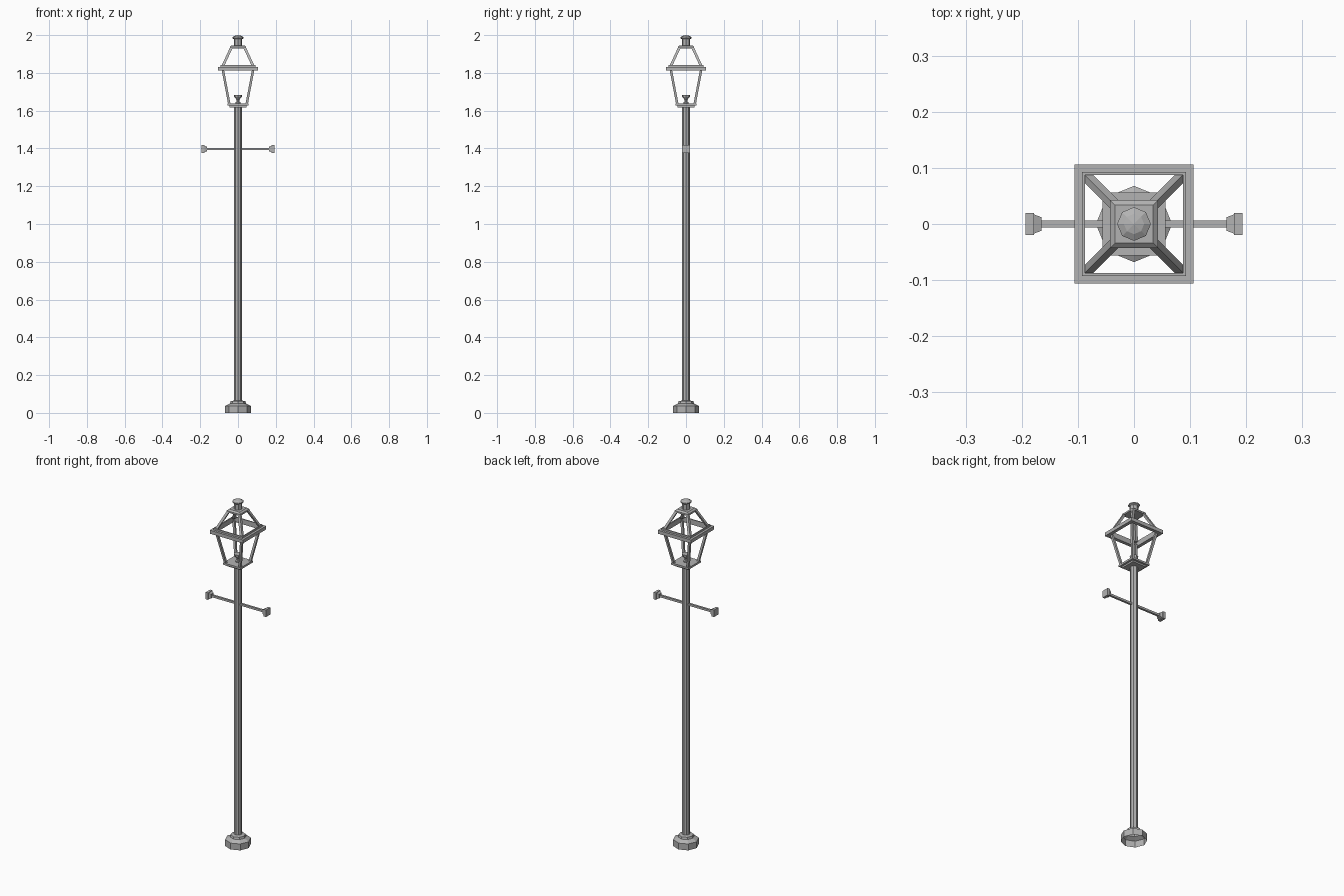
import bpy, bmesh, math
from mathutils import Matrix

if "Cube" in bpy.data.objects:
    bpy.data.objects.remove(bpy.data.objects["Cube"])

iron = bpy.data.materials.new("dark_grey_iron")
iron.diffuse_color = (0.45, 0.45, 0.45, 1)
iron.use_nodes = True
iron.node_tree.nodes["Principled BSDF"].inputs["Base Color"].default_value = iron.diffuse_color


def add_object(name, bm):
    bmesh.ops.remove_doubles(bm, verts=bm.verts, dist=1e-5)
    bmesh.ops.recalc_face_normals(bm, faces=bm.faces)
    mesh = bpy.data.meshes.new(name)
    bm.to_mesh(mesh)
    bm.free()
    mesh.materials.append(iron)
    ob = bpy.data.objects.new(name, mesh)
    bpy.context.collection.objects.link(ob)
    return ob


def lathe(name, profile, n=8, closed=False, matrix=None):
    """Spin (radius, height) points; with n=4 radius means half width."""
    bm = bmesh.new()
    k, off = (math.sqrt(2), math.pi / 4) if n == 4 else (1, 0)
    rings = []
    for r, z in profile:
        ring = []
        for i in range(n):
            a = off + 2 * math.pi * i / n
            ring.append(bm.verts.new((r * k * math.cos(a), r * k * math.sin(a), z)))
        rings.append(ring)
    pairs = list(zip(rings, rings[1:]))
    if closed:
        pairs.append((rings[-1], rings[0]))
    for lo, hi in pairs:
        for i in range(n):
            j = (i + 1) % n
            bm.faces.new((lo[i], lo[j], hi[j], hi[i]))
    if matrix:
        bm.transform(matrix)
    return add_object(name, bm)


def corner_posts(name, lower, upper, size):
    """Four leaning square posts between (half width, z) corners."""
    bm = bmesh.new()
    h = size / 2
    for sx in (-1, 1):
        for sy in (-1, 1):
            rings = [[bm.verts.new((sx * w + dx * h, sy * w + dy * h, z))
                      for dx, dy in ((-1, -1), (1, -1), (1, 1), (-1, 1))]
                     for w, z in (lower, upper)]
            for i in range(4):
                j = (i + 1) % 4
                bm.faces.new((rings[0][i], rings[0][j], rings[1][j], rings[1][i]))
            for ring in rings:
                bm.faces.new(ring)
    return add_object(name, bm)


TIP = 1e-6  # collapses to a point when doubles merge

# Octagonal foot (open underneath) and pole
lathe("base", [(0.068, 0), (0.068, 0.037), (0.05, 0.046), (0.042, 0.05),
               (0.039, 0.062), (0.018, 0.066)])
lathe("pole", [(0.02, 0.06), (0.02, 1.625)])

# Lantern floor
lathe("lantern_floor", [(TIP, 1.618), (0.044, 1.618), (0.044, 1.627), (0.056, 1.627),
                        (0.056, 1.638), (TIP, 1.638)], 4)

# Burner: thin stem with a flared cup
lathe("burner", [(0.014, 1.638), (0.014, 1.645), (0.007, 1.648), (0.007, 1.658),
                 (0.02, 1.672), (0.022, 1.684), (TIP, 1.684)])

# Lantern frame
corner_posts("lower_posts", (0.046, 1.635), (0.081, 1.82), 0.013)
lathe("middle_frame", [(0.087, 1.812), (0.106, 1.812), (0.106, 1.832), (0.093, 1.832),
                       (0.093, 1.842), (0.087, 1.842)], 4, closed=True)
corner_posts("roof_posts", (0.081, 1.835), (0.034, 1.936), 0.015)

# Roof cap, chimney and finial
lathe("roof_cap", [(TIP, 1.929), (0.043, 1.929), (0.043, 1.938), (0.034, 1.946),
                   (TIP, 1.946)], 4)
lathe("chimney", [(0.022, 1.944), (0.022, 1.98)])
lathe("chimney_top", [(0.02, 1.977), (0.03, 1.983), (0.03, 1.989), (0.018, 1.996), (TIP, 2.0)])

# Square ladder bar with flared ends
along_x = Matrix.Translation((0, 0, 1.397)) @ Matrix.Rotation(math.pi / 2, 4, 'Y')
lathe("ladder_bar", [(0.006, -0.17), (0.006, 0.17)], 4, matrix=along_x)
for side, label in ((1, "right"), (-1, "left")):
    lathe("bar_end_" + label, [(TIP, 0.165 * side), (0.012, 0.165 * side), (0.017, 0.178 * side),
                               (0.02, 0.178 * side), (0.02, 0.193 * side), (TIP, 0.193 * side)],
          4, matrix=along_x)
